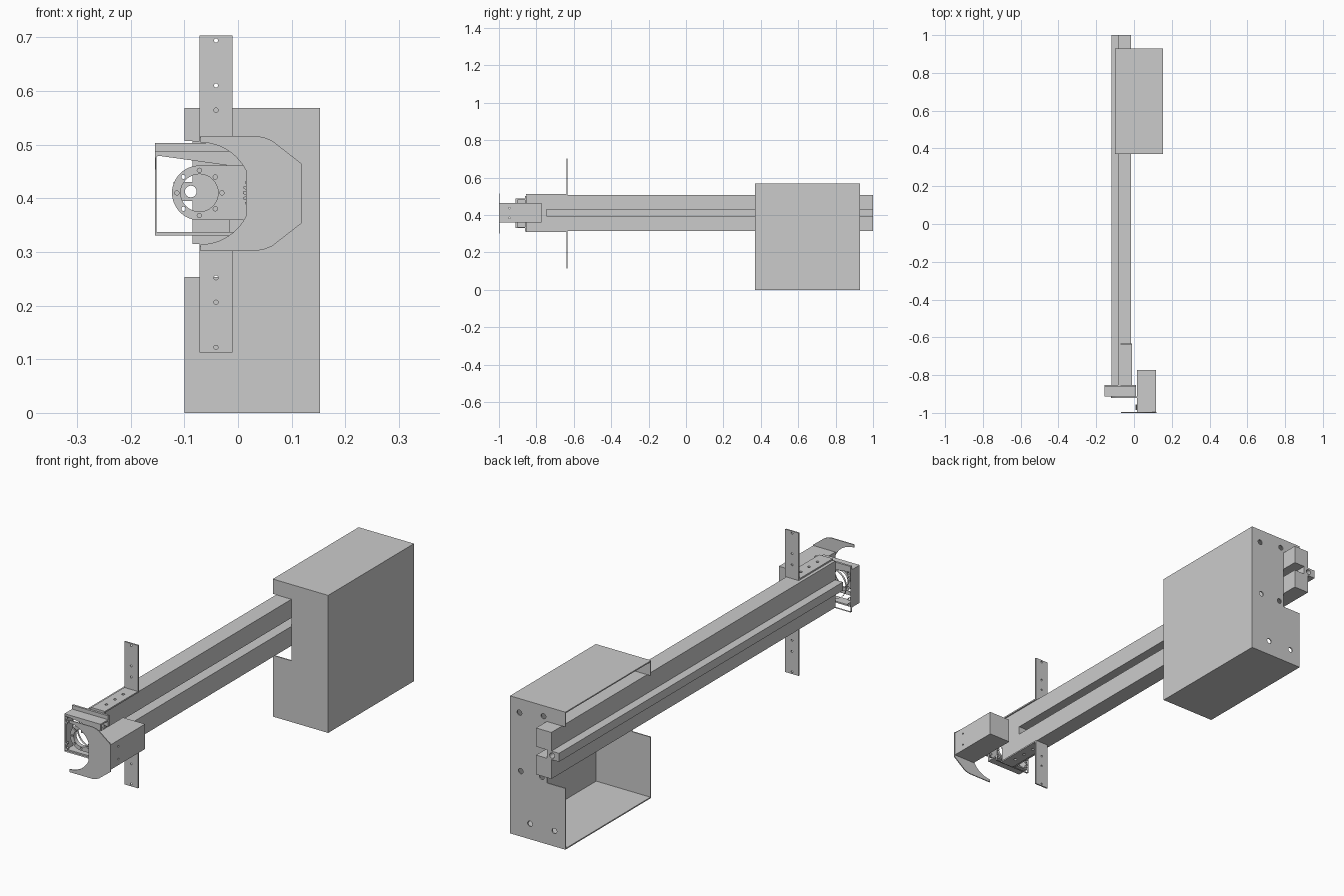
import bpy, bmesh
from math import cos, sin, pi, radians
from mathutils import Matrix

if "Cube" in bpy.data.objects:
    bpy.data.objects.remove(bpy.data.objects["Cube"])

# local (u, v, depth) -> world axes for each extrusion direction
FRAMES = {
    'z': Matrix.Identity(4),
    'y': Matrix(((1, 0, 0, 0), (0, 0, -1, 0), (0, 1, 0, 0), (0, 0, 0, 1))),
    'x': Matrix(((0, 0, 1, 0), (1, 0, 0, 0), (0, 1, 0, 0), (0, 0, 0, 1))),
}


def arc(cx, cy, r, a0, a1, n):
    return [(cx + r * cos(radians(a0 + (a1 - a0) * i / n)),
             cy + r * sin(radians(a0 + (a1 - a0) * i / n))) for i in range(n + 1)]


def rect(u0, u1, v0, v1):
    return [(u0, v0), (u1, v0), (u1, v1), (u0, v1)]


def plate(name, outline, lo, hi, axis='y', holes=()):
    """Extrude an outline with round holes (u, v, radius) from lo to hi along an axis."""
    cu = bpy.data.curves.new(name, 'CURVE')
    cu.dimensions, cu.fill_mode, cu.extrude = '2D', 'BOTH', (hi - lo) / 2
    loops = [outline] + [arc(u, v, r, 0, 360, 32 if r > .02 else 16)[:-1] for u, v, r in holes]
    for pts in loops:
        sp = cu.splines.new('POLY')
        sp.points.add(len(pts) - 1)
        for p, (u, v) in zip(sp.points, pts):
            p.co = (u, v, 0, 1)
        sp.use_cyclic_u = True
    tmp = bpy.data.objects.new(name + "_curve", cu)
    bpy.context.collection.objects.link(tmp)
    dg = bpy.context.evaluated_depsgraph_get()
    me = bpy.data.meshes.new_from_object(tmp.evaluated_get(dg))
    bpy.data.objects.remove(tmp)
    mid = (lo + hi) / 2
    shift = {'x': (mid, 0, 0), 'y': (0, mid, 0), 'z': (0, 0, mid)}[axis]
    me.transform(Matrix.Translation(shift) @ FRAMES[axis])
    bm = bmesh.new()
    bm.from_mesh(me)
    bmesh.ops.remove_doubles(bm, verts=bm.verts, dist=1e-5)
    bmesh.ops.recalc_face_normals(bm, faces=bm.faces)
    bm.to_mesh(me)
    bm.free()
    me.name = name
    ob = bpy.data.objects.new(name, me)
    bpy.context.collection.objects.link(ob)
    return ob


# Long rail: two tubes joined by a protruding centre web
plate("rail", [(-.085, .507), (-.015, .507), (-.015, .43), (-.065, .43), (-.065, .395),
               (-.015, .395), (-.015, .315), (-.085, .315), (-.085, .395), (-.12, .395),
               (-.12, .43), (-.085, .43)], -.853, 1.0, holes=[(-.088, .4125, .011)])
plate("rail_groove_filler", rect(-.065, -.015, .395, .43), -.853, -.745)

# Cover box: thin sheet, open towards -x, with notches for the rail
T = .005
notched = [(-.10, 0), (.153, 0), (.153, .568), (-.10, .568), (-.10, .507),
           (-.015, .507), (-.015, .253), (-.10, .253)]
plate("cover_front", notched, .37, .37 + T)
plate("cover_back", notched, .93 - T, .93,
      holes=[(x, z, .011) for x, z in ((.11, .51), (-.0, .525), (.104, .27),
                                       (.008, .272), (.062, .064), (-.05, .064))])
plate("cover_top", rect(-.10, .153, .37 + T, .93 - T), .568 - T, .568, 'z')
plate("cover_bottom", rect(-.10, .153, .37 + T, .93 - T), 0, T, 'z')
plate("cover_side", rect(.37 + T, .93 - T, T, .568 - T), .153 - T, .153, 'x')

# Angle brackets above and below the rail
for name, base, tip, s in (("upper", .507, .703, 1), ("lower", .315, .113, -1)):
    foot = sorted((base, base + s * .006))
    plate(name + "_bracket_arm", rect(-.072, -.01, *sorted((base, tip))), -.639, -.633,
          holes=[(-.041, tip - s * d, .004) for d in (.009, .093, .139)])
    plate(name + "_bracket_foot", rect(-.072, -.01, -.855, -.639), *foot, 'z',
          holes=[(-.041, y, .006) for y in (-.69, -.745, -.80)])

# End housing: back plate, front plate and walls
CX, CZ = -.072, .41
screws = [(-.147, z, .006) for z in (.473, .452, .365, .343)] + [(.004, z, .006) for z in (.452, .365)]
plate("housing_back_plate", rect(-.155, .01, .313, .503), -.862, -.853,
      holes=screws + [(CX, CZ, .06)])
plate("housing_front_plate", rect(-.155, .01, .331, .487), -.912, -.902,
      holes=screws + [(CX, CZ, .035)])
plate("housing_top_wall", rect(-.155, .01, -.902, -.862), .481, .487, 'z')
plate("housing_bottom_wall", rect(-.155, .01, -.902, -.862), .331, .337, 'z')
plate("housing_side_wall", rect(-.902, -.862, .337, .481), -.155, -.152, 'x')

# Bearing flange with a ring of bolt holes
bolts = [(CX + .042 * cos(i * pi / 4), CZ + .042 * sin(i * pi / 4), .004) for i in range(8)]
plate("bearing_flange", arc(CX, CZ, .051, 90, 270, 24) + [(.015, .359), (.015, .461)],
      -.92, -.912, holes=[(CX, CZ, .035)] + bolts)

# Motor, pinion and guard
plate("motor_box", rect(-.998, -.772, .36, .463), .015, .116, 'x',
      holes=[(-.945, .385, .004), (-.945, .437, .004)])
teeth = [(.055 + r * cos(a), CZ + r * sin(a)) for i in range(28)
         for r, a in ((.046, (i - .2) * pi / 14), (.046, (i + .2) * pi / 14),
                      (.040, (i + .4) * pi / 14), (.040, (i + .6) * pi / 14))]
plate("pinion", teeth, -.985, -.955)
half = [(-.07, .516), (.035, .516), (.05, .513), (.064, .507), (.118, .465)]
guard = half + [(x, 2 * .409 - z) for x, z in reversed(half)]
plate("motor_guard", guard + arc(-.07, .409, .095, -90, 90, 32), -1.0, -.996)

# Smooth the round parts, keep edges sharp
bpy.ops.object.select_all(action='SELECT')
bpy.context.view_layer.objects.active = bpy.data.objects["motor_guard"]
bpy.ops.object.shade_smooth_by_angle(angle=radians(30))
